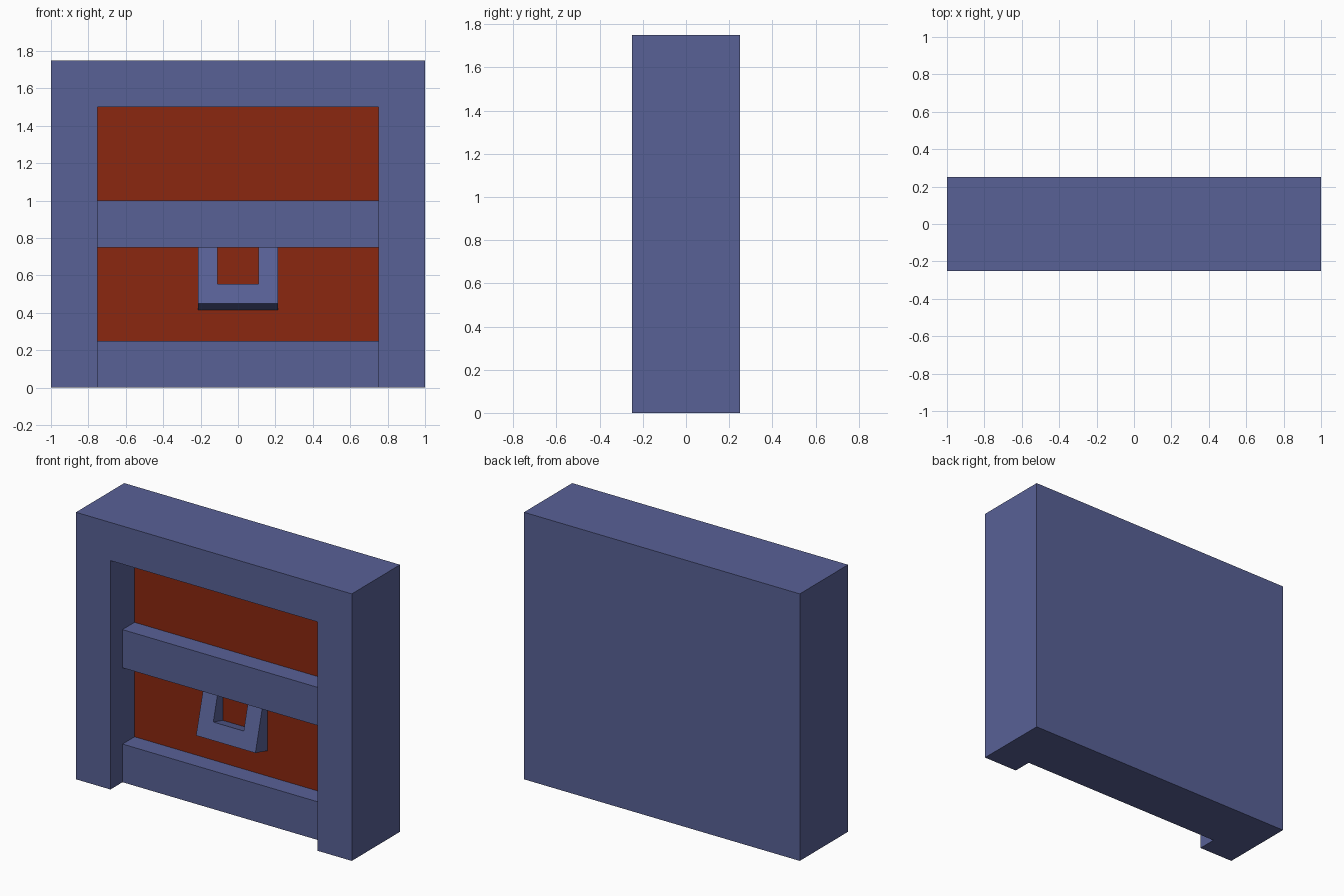
import bpy
import bmesh
from math import radians
from mathutils import Matrix

default = bpy.data.objects.get("Cube")
if default:
    bpy.data.objects.remove(default, do_unlink=True)


def make_material(name, rgb):
    mat = bpy.data.materials.new(name)
    mat.use_nodes = True
    mat.diffuse_color = (*rgb, 1)
    mat.node_tree.nodes["Principled BSDF"].inputs["Base Color"].default_value = (*rgb, 1)
    return mat


blue = make_material("slate blue", (0.098, 0.119, 0.305))
red = make_material("brick red", (0.258, 0.02, 0.005))


def add_object(name, bm, mat):
    bmesh.ops.recalc_face_normals(bm, faces=bm.faces)
    mesh = bpy.data.meshes.new(name)
    bm.to_mesh(mesh)
    bm.free()
    mesh.materials.append(mat)
    obj = bpy.data.objects.new(name, mesh)
    bpy.context.collection.objects.link(obj)
    return obj


def box(name, low, high, mat):
    bm = bmesh.new()
    size = [b - a for a, b in zip(low, high)]
    centre = [(a + b) / 2 for a, b in zip(low, high)]
    bmesh.ops.create_cube(bm, size=1, matrix=Matrix.Translation(centre) @ Matrix.Diagonal((*size, 1)))
    return add_object(name, bm, mat)


# Outer casing with a recess open to the front and the floor
casing = box("casing", (-1, -0.25, 0), (1, 0.25, 1.75), blue)
cutter = box("recess_cutter", (-0.75, -0.5, -0.2), (0.75, 0.004, 1.5), blue)
cutter.hide_render = True
cut = casing.modifiers.new("recess", 'BOOLEAN')
cut.operation = 'DIFFERENCE'
cut.solver = 'EXACT'
cut.object = cutter
bpy.context.view_layer.objects.active = casing
bpy.ops.object.modifier_apply(modifier=cut.name)
bpy.data.objects.remove(cutter, do_unlink=True)

# Coloured plate lining the back of the recess
box("back_panel", (-0.75, 0, 0.1), (0.75, 0.004, 1.5), red)

# Two cross rails, set back from the front
for name, z in (("lower_rail", 0), ("middle_rail", 0.75)):
    box(name, (-0.75, -0.125, z), (0.75, 0.004, z + 0.25), blue)

# U-shaped handle hanging from the middle rail, its foot swung forward
outer, inner, top, floor, thick = 0.215, 0.11, 0.38, 0.109, 0.13
profile = [(-outer, 0), (outer, 0), (outer, top), (inner, top),
           (inner, floor), (-inner, floor), (-inner, top), (-outer, top)]
bm = bmesh.new()
face = bm.faces.new([bm.verts.new((x, 0, z)) for x, z in profile])
sweep = bmesh.ops.extrude_face_region(bm, geom=[face])
bmesh.ops.translate(bm, vec=(0, thick, 0),
                    verts=[v for v in sweep["geom"] if isinstance(v, bmesh.types.BMVert)])
tilt = Matrix.Translation((0, -0.127, 0.45)) @ Matrix.Rotation(radians(-15), 4, 'X')
bm.transform(tilt)
add_object("handle", bm, blue)
